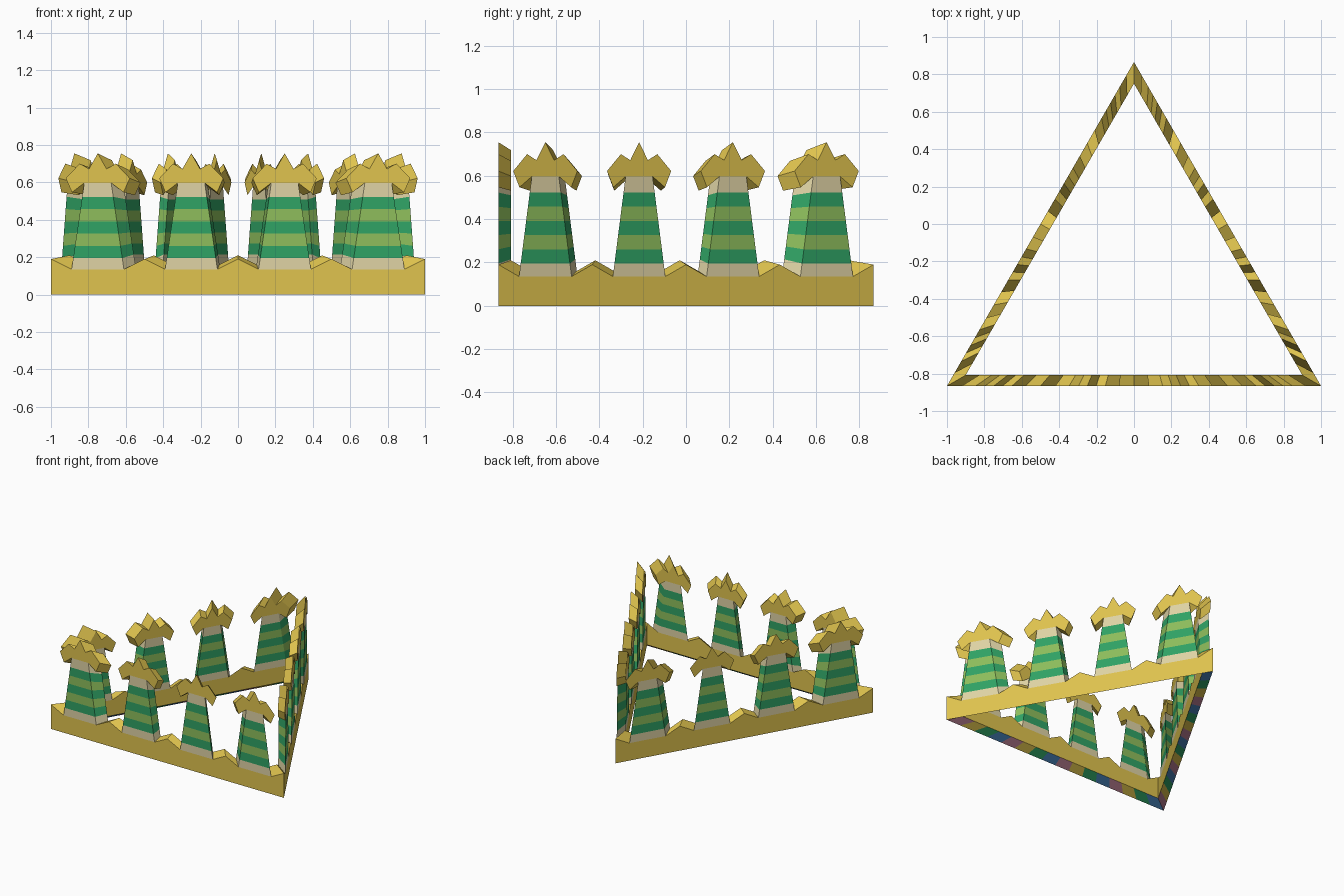
import bpy
from mathutils import Vector

if "Cube" in bpy.data.objects:
    bpy.data.objects.remove(bpy.data.objects["Cube"])

# ---- flat colours ----
def lin(c):
    c /= 255
    return c / 12.92 if c <= 0.04045 else ((c + 0.055) / 1.055) ** 2.4

COLOURS = {
    "gold": (224, 196, 78),
    "cream": (224, 212, 165),
    "dark_green": (48, 163, 101),
    "light_green": (142, 190, 92),
    "blue": (72, 130, 185),
    "pink": (190, 130, 150),
}
MATS = []
for name, rgb in COLOURS.items():
    m = bpy.data.materials.new(name)
    m.diffuse_color = (*[lin(c) for c in rgb], 1)
    m.use_nodes = True
    m.node_tree.nodes["Principled BSDF"].inputs["Base Color"].default_value = m.diffuse_color
    MATS.append(m)
GOLD, CREAM, DARK, LIGHT, BLUE, PINK = range(6)

# ---- triangular ring: inner skin is the outer one shrunk toward its centre ----
H = 3 ** 0.5 / 2
CORNERS = [Vector((-1, -H, 0)), Vector((1, -H, 0)), Vector((0, H, 0))]
CENTRE = Vector((0, -H / 3, 0.39))
SHRINK = 0.9

def place(side, s, z):
    """Outer and inner point at distance s along a side."""
    p = CORNERS[side].lerp(CORNERS[(side + 1) % 3], s / 2)
    p.z = z
    return p, CENTRE + (p - CENTRE) * SHRINK

class Part:
    """Collects cut-out panels with front, back and chosen rim faces."""
    def __init__(self, name):
        self.name, self.verts, self.ids, self.faces, self.mats = name, [], {}, [], []

    def vid(self, p):
        key = tuple(round(c, 5) for c in p)
        if key not in self.ids:
            self.ids[key] = len(self.verts)
            self.verts.append(key)
        return self.ids[key]

    def panel(self, side, start, poly, mat, open_edges=(), rim_mats=None):
        pts = [place(side, start + u, z) for u, z in poly]
        o = [self.vid(a) for a, b in pts]
        i = [self.vid(b) for a, b in pts]
        n = len(poly)
        self.faces += [o, i[::-1]]
        self.mats += [mat, mat]
        for k in range(n):
            if k in open_edges:
                continue
            j = (k + 1) % n
            self.faces.append([o[j], o[k], i[k], i[j]])
            self.mats.append((rim_mats or {}).get(k, mat))

    def finish(self):
        me = bpy.data.meshes.new(self.name)
        me.from_pydata(self.verts, [], self.faces)
        for m in MATS:
            me.materials.append(m)
        for f, m in zip(me.polygons, self.mats):
            f.material_index = m
        me.update()
        bpy.context.collection.objects.link(bpy.data.objects.new(self.name, me))

# ---- profiles for one quarter of a side (tower centre at u = 0.25) ----
Z0, Z1, TOP = 0.135, 0.195, 0.597
BAND = [(0, 0), (0.125, 0), (0.25, 0), (0.375, 0), (0.5, 0),
        (0.5, 0.19), (0.39, Z0), (0.11, Z0), (0, 0.19)]
UNDERSIDE = dict(enumerate((BLUE, DARK, GOLD, PINK)))

STEP = 0.0656
LEVELS = [Z0] + [Z1 + STEP * k for k in range(6)] + [TOP]
STRIPES = [CREAM, DARK, LIGHT, DARK, LIGHT, DARK, CREAM]

def half_width(z):
    return 0.14 + (0.072 - 0.14) * (z - Z0) / (TOP - Z0)

# right half of the crown cap from underside to tip, then mirrored
CAP = [(0.072, TOP), (0.138, 0.547), (0.171, 0.622), (0.097, 0.70), (0.047, 0.672)]
CROWN = ([(0.25 + u, z) for u, z in CAP] + [(0.25, 0.755)]
         + [(0.25 - u, z) for u, z in reversed(CAP)])

band, towers, caps = Part("base_band"), Part("striped_towers"), Part("pointed_caps")
for side in range(3):
    for q in range(4):
        s = q * 0.5
        band.panel(side, s, BAND, GOLD, open_edges=(4, 6, 8), rim_mats=UNDERSIDE)
        for lo, hi, mat in zip(LEVELS, LEVELS[1:], STRIPES):
            a, b = half_width(lo), half_width(hi)
            towers.panel(side, s, [(0.25 - a, lo), (0.25 + a, lo),
                                   (0.25 + b, hi), (0.25 - b, hi)],
                         mat, open_edges=(0, 2))
        caps.panel(side, s, CROWN, GOLD, open_edges=(len(CROWN) - 1,))
for part in (band, towers, caps):
    part.finish()
